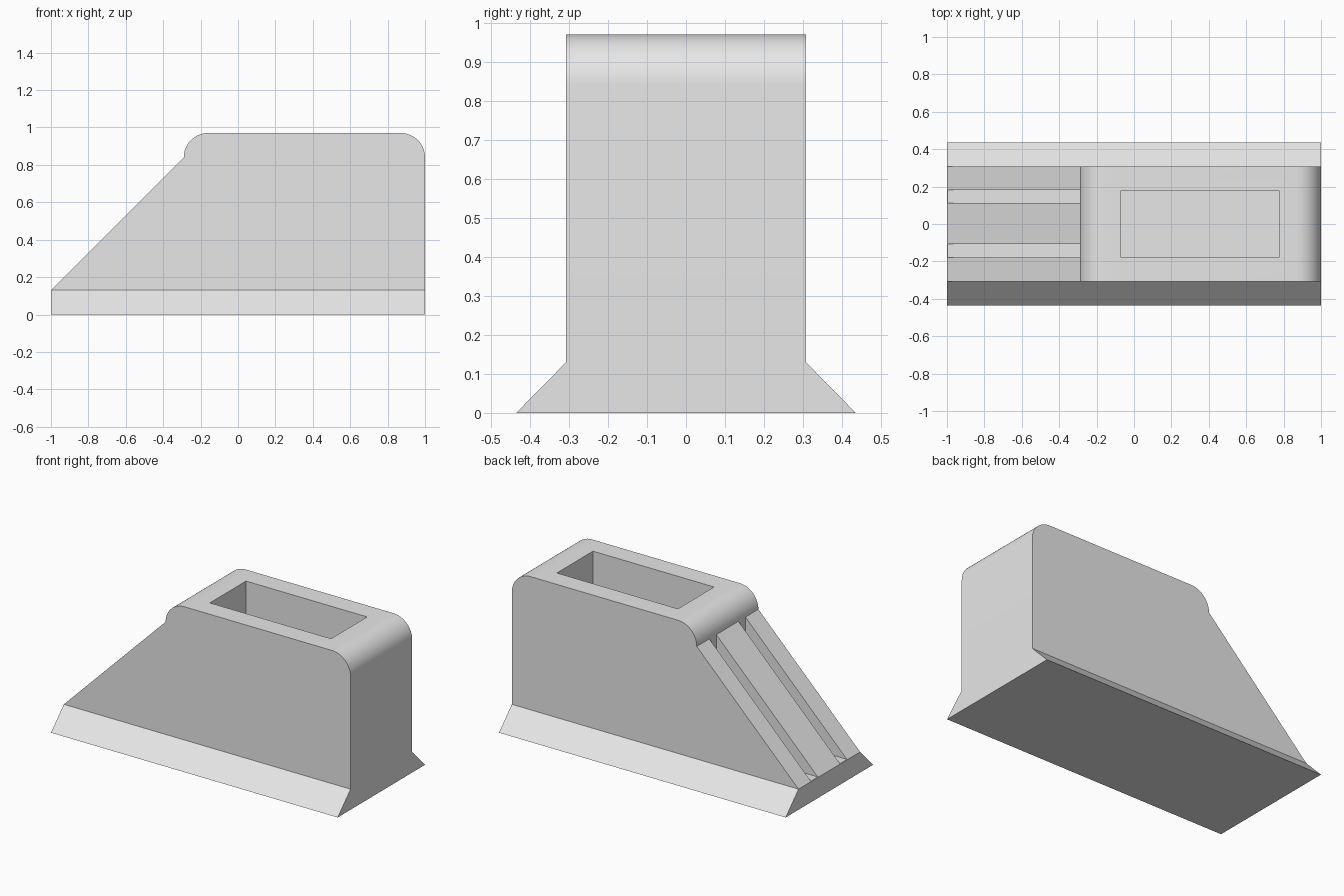
import bpy, bmesh
from math import cos, sin, pi, radians

cube = bpy.data.objects.get("Cube")
if cube:
    bpy.data.objects.remove(cube, do_unlink=True)

# One plain material
grey = bpy.data.materials.new("light grey")
grey.use_nodes = True
colour = (0.8, 0.8, 0.8, 1)
grey.diffuse_color = colour
grey.node_tree.nodes["Principled BSDF"].inputs["Base Color"].default_value = colour

HALF_BODY, HALF_FOOT, FOOT_Z, TOP_Z = 0.307, 0.435, 0.13, 0.97
CAP_X, RADIUS, STEPS = -0.29, 0.13, 14


def make_object(name, bm):
    bmesh.ops.recalc_face_normals(bm, faces=bm.faces)
    mesh = bpy.data.meshes.new(name)
    bm.to_mesh(mesh)
    bm.free()
    mesh.materials.append(grey)
    obj = bpy.data.objects.new(name, mesh)
    bpy.context.collection.objects.link(obj)
    return obj


def box(name, x0, x1, y0, y1, z0, z1):
    bm = bmesh.new()
    bmesh.ops.create_cube(bm, size=1)
    for v in bm.verts:
        v.co.x = x1 if v.co.x > 0 else x0
        v.co.y = y1 if v.co.y > 0 else y0
        v.co.z = z1 if v.co.z > 0 else z0
    return make_object(name, bm)


def arc(cx, start):
    return [(cx + RADIUS * cos(start + i / STEPS * pi / 2),
             TOP_Z - RADIUS + RADIUS * sin(start + i / STEPS * pi / 2))
            for i in range(STEPS + 1)]


# Sloped body with rounded cap and flared foot
profile = [(1, FOOT_Z)] + arc(1 - RADIUS, 0) + arc(CAP_X + RADIUS, pi / 2) + [(-1, FOOT_Z)]
bm = bmesh.new()
sides, feet = [], []
for s in (-1, 1):
    ring = [bm.verts.new((x, s * HALF_BODY, z)) for x, z in profile]
    foot = [bm.verts.new((x, s * HALF_FOOT, 0)) for x in (1, -1)]
    bm.faces.new(ring)
    bm.faces.new((ring[0], ring[-1], foot[1], foot[0]))
    sides.append(ring)
    feet.append(foot)
front, back = sides
for i in range(len(profile) - 1):
    bm.faces.new((front[i], front[i + 1], back[i + 1], back[i]))
for i, end in ((0, 0), (1, -1)):
    bm.faces.new((front[end], back[end], feet[1][i], feet[0][i]))
bm.faces.new(feet[0] + feet[1][::-1])
body = make_object("block_body", bm)

# Pocket in the top and two slots through the slope
cutters = [box("top_pocket_cutter", -0.07, 0.775, -0.18, 0.18, FOOT_Z, 1.2)]
for y0, y1 in ((-0.178, -0.108), (0.112, 0.182)):
    cutters.append(box("slope_slot_cutter", -1.2, CAP_X, y0, y1, FOOT_Z + 0.002, 1.2))

bpy.context.view_layer.objects.active = body
for cutter in cutters:
    cutter.hide_render = True
    mod = body.modifiers.new("cut", "BOOLEAN")
    mod.operation = "DIFFERENCE"
    mod.solver = "EXACT"
    mod.object = cutter
    bpy.ops.object.modifier_apply(modifier=mod.name)
    bpy.data.objects.remove(cutter, do_unlink=True)

# Smooth cap corners, crisp edges elsewhere
bpy.ops.object.select_all(action="DESELECT")
body.select_set(True)
bpy.ops.object.shade_smooth_by_angle(angle=radians(30))
